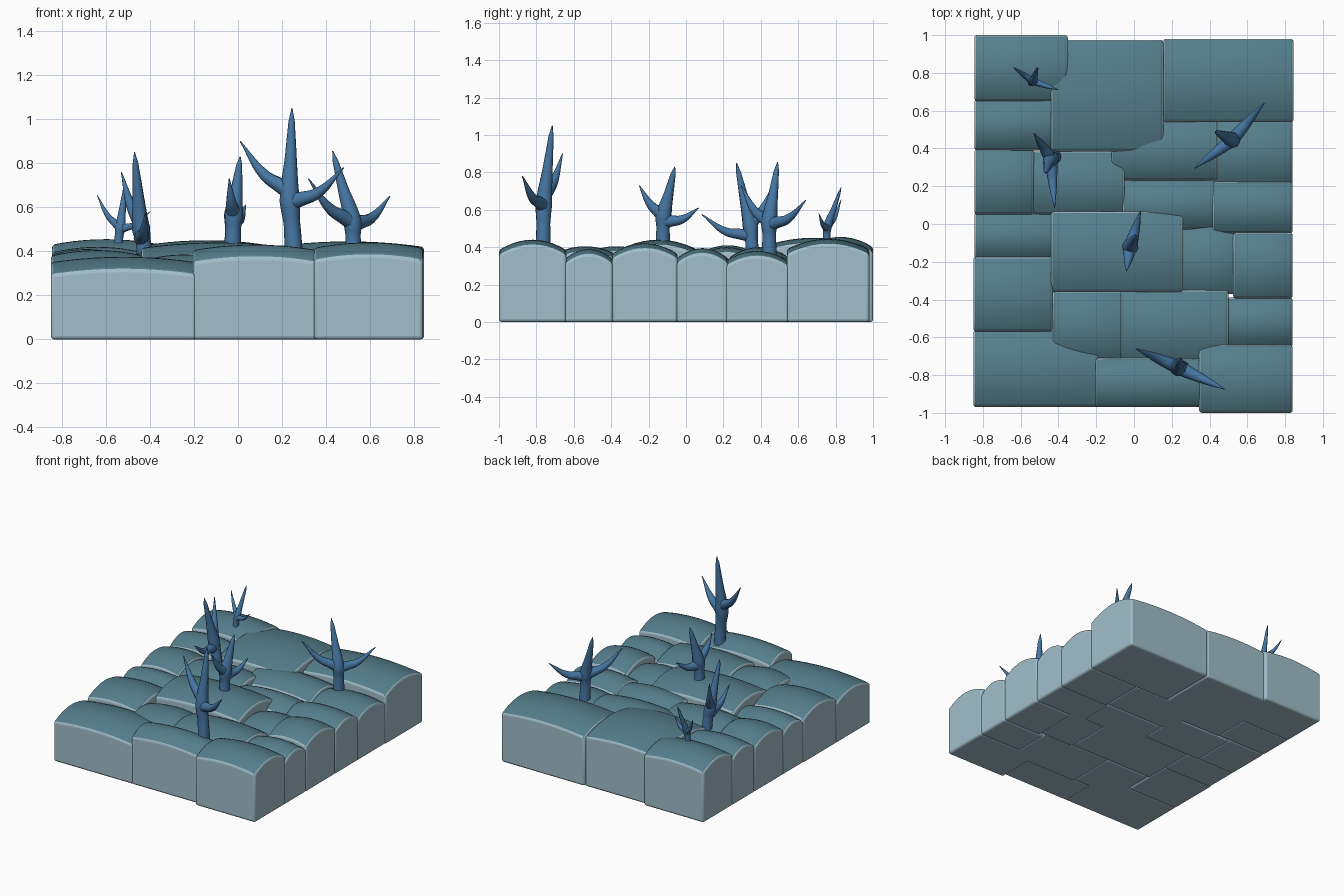
import bpy, bmesh
from mathutils import Vector

if "Cube" in bpy.data.objects:
    bpy.data.objects.remove(bpy.data.objects["Cube"])


def material(name, col):
    m = bpy.data.materials.new(name)
    m.diffuse_color = (*col, 1)
    m.use_nodes = True
    m.node_tree.nodes["Principled BSDF"].inputs["Base Color"].default_value = m.diffuse_color
    return m


TOP = material("teal_top", (0.09, 0.21, 0.26))
SIDE = material("pale_side", (0.36, 0.52, 0.60))
CORAL = material("blue_coral", (0.06, 0.18, 0.36))


def smooth(ob, angle):
    bpy.ops.object.select_all(action='DESELECT')
    ob.select_set(True)
    bpy.context.view_layer.objects.active = ob
    bpy.ops.object.shade_smooth_by_angle(angle=angle)


# Paving block: box with a vaulted top and softened edges
def block(i, x0, x1, y0, y1, h, dy=0.055, dx=0.025, n=10):
    bm = bmesh.new()
    bmesh.ops.create_grid(bm, x_segments=n, y_segments=n, size=1)
    grid = bm.faces[:]
    rim = [e for e in bm.edges if e.is_boundary]
    ext = bmesh.ops.extrude_edge_only(bm, edges=rim)['geom']
    low = {g for g in ext if isinstance(g, bmesh.types.BMVert)}
    bmesh.ops.contextual_create(bm, geom=[g for g in ext if isinstance(g, bmesh.types.BMEdge)])
    for f in bm.faces:
        f.material_index = 1
    for f in grid:
        f.material_index = 0
    for v in bm.verts:
        u, w = v.co.x, v.co.y
        v.co = ((x0 + x1) / 2 + u * (x1 - x0) / 2,
                (y0 + y1) / 2 + w * (y1 - y0) / 2,
                0 if v in low else h - dy * w * w - dx * u * u)
    bmesh.ops.recalc_face_normals(bm, faces=bm.faces)
    me = bpy.data.meshes.new("stone_block")
    bm.to_mesh(me)
    bm.free()
    me.materials.append(TOP)
    me.materials.append(SIDE)
    ob = bpy.data.objects.new(f"stone_block_{i}", me)
    bpy.context.collection.objects.link(ob)
    smooth(ob, 0.6)
    b = ob.modifiers.new("soft_edges", 'BEVEL')
    b.width, b.segments, b.angle_limit = 0.015, 3, 0.6


BLOCKS = [
    (-.845, -.35, .65, 1.0, .455), (-.44, .155, .385, .975, .45),
    (.155, .845, .54, .98, .445), (-.845, -.43, .39, .66, .42),
    (-.845, -.53, .05, .395, .41), (-.54, -.05, .05, .385, .40),
    (-.12, .44, .23, .55, .40), (.43, .84, .21, .55, .38),
    (-.06, .43, -.03, .235, .385), (.415, .84, -.05, .225, .395),
    (-.44, .26, -.36, .065, .44), (.25, .54, -.37, -.01, .375),
    (.525, .84, -.395, -.045, .42), (-.845, -.43, -.19, .06, .38),
    (-.85, -.43, -.57, -.175, .405), (-.43, -.06, -.72, -.355, .385),
    (-.07, .5, -.73, -.35, .405), (.49, .84, -.65, -.39, .39),
    (-.85, -.19, -.97, -.56, .375), (-.205, .36, -.97, -.71, .43),
    (.345, .84, -1.0, -.64, .44),
]
for i, b in enumerate(BLOCKS):
    block(i + 1, *b)


# Branching coral: tapered trunk spike plus two upturned arms
def coral(name, base, fork, tip, arms, r):
    base, fork, tip = Vector(base), Vector(fork), Vector(tip)
    cu = bpy.data.curves.new(name, 'CURVE')
    cu.dimensions = '3D'
    cu.bevel_depth = r
    cu.bevel_resolution = 3
    cu.resolution_u = 6
    cu.use_fill_caps = True

    def tube(pts):
        s = cu.splines.new('BEZIER')
        s.bezier_points.add(len(pts) - 1)
        for p, (co, rad) in zip(s.bezier_points, pts):
            p.co, p.radius = co, rad
            p.handle_left_type = p.handle_right_type = 'AUTO'

    mid = fork.lerp(tip, 0.5)
    tube([(base - Vector((0, 0, .06)), 1.0), (base.lerp(fork, .5), .9), (fork, 1.1),
          (mid, .62), (fork.lerp(tip, .85), .35), (tip, .06)])
    for end, z in arms:
        end = Vector(end)
        start = fork + Vector((0, 0, z))
        bend = start.lerp(end, 0.5)
        bend.z -= 0.12 * (end - start).length
        tube([(start, .9), (start.lerp(bend, .4), .8), (bend, .6), (end, .06)])
    ob = bpy.data.objects.new(name, cu)
    bpy.context.collection.objects.link(ob)
    cu.materials.append(CORAL)
    bpy.ops.object.select_all(action='DESELECT')
    ob.select_set(True)
    bpy.context.view_layer.objects.active = ob
    bpy.ops.object.convert(target='MESH')
    smooth(bpy.context.object, 1.0)


coral("coral_front", (.255, -.765, .42), (.235, -.76, .63), (.245, -.715, 1.05),
      [((.01, -.66, .90), .04), ((.48, -.875, .78), -.01)], .042)
coral("coral_middle", (-.025, -.125, .44), (-.02, -.12, .565), (.01, -.06, .83),
      [((-.04, -.25, .73), 0), ((.035, .068, .61), -.03)], .04)
coral("coral_right", (.525, .445, .41), (.52, .445, .53), (.43, .49, .855),
      [((.32, .295, .73), 0), ((.69, .64, .65), -.01)], .04)
coral("coral_left", (-.42, .355, .39), (-.44, .345, .50), (-.47, .27, .85),
      [((-.53, .48, .76), .02), ((-.42, .085, .575), -.04)], .038)
coral("coral_back", (-.545, .75, .44), (-.535, .755, .505), (-.51, .83, .72),
      [((-.64, .83, .655), 0), ((-.40, .71, .58), -.005)], .022)
